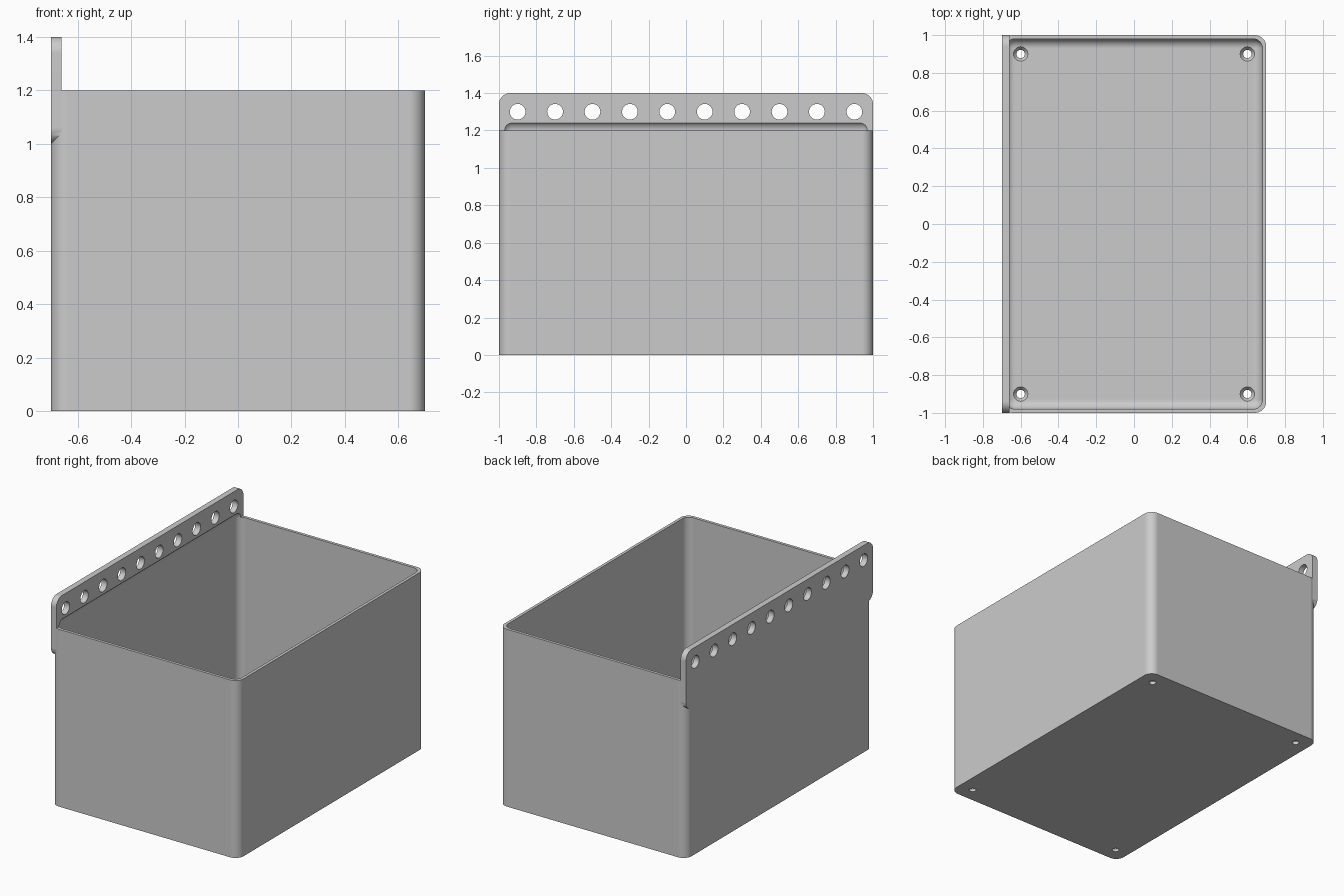
import bpy
import bmesh
from math import radians
from mathutils import Matrix, Vector

if "Cube" in bpy.data.objects:
    bpy.data.objects.remove(bpy.data.objects["Cube"], do_unlink=True)

grey = bpy.data.materials.new("plain grey")
grey.use_nodes = True
grey.diffuse_color = (0.6, 0.6, 0.6, 1)
grey.node_tree.nodes["Principled BSDF"].inputs["Base Color"].default_value = (0.6, 0.6, 0.6, 1)


def add_object(name, bm):
    bmesh.ops.recalc_face_normals(bm, faces=bm.faces)
    mesh = bpy.data.meshes.new(name)
    bm.to_mesh(mesh)
    bm.free()
    obj = bpy.data.objects.new(name, mesh)
    bpy.context.collection.objects.link(obj)
    mesh.materials.append(grey)
    return obj


def rounded_box(name, low, high, radius, axis=None):
    """Box between two corners; rounds edges along one axis, or all of them."""
    low, high = Vector(low), Vector(high)
    bm = bmesh.new()
    bmesh.ops.create_cube(bm, size=1, matrix=Matrix.Translation((low + high) / 2)
                          @ Matrix.Diagonal((*(high - low), 1)))
    edges = [e for e in bm.edges if axis is None
             or abs((e.verts[0].co - e.verts[1].co)[axis]) > 1e-4]
    bmesh.ops.bevel(bm, geom=edges, offset=radius, segments=8, profile=0.5,
                    affect='EDGES')
    return add_object(name, bm)


def add_cone(bm, centre, r_low, r_high, depth, turn=Matrix()):
    bmesh.ops.create_cone(bm, cap_ends=True, segments=32, radius1=r_low,
                          radius2=r_high, depth=depth,
                          matrix=Matrix.Translation(centre) @ turn)


def combine(target, other, operation):
    mod = target.modifiers.new(operation.lower(), 'BOOLEAN')
    mod.object, mod.operation, mod.solver = other, operation, 'EXACT'
    bpy.context.view_layer.objects.active = target
    bpy.ops.object.modifier_apply(modifier=mod.name)
    bpy.data.objects.remove(other, do_unlink=True)


# Outer body with a perforated hanging rail on one long side
bin_body = rounded_box("storage_bin", (-0.7, -1, 0), (0.7, 1, 1.2), 0.06, 2)
rail = rounded_box("hanging_rail", (-0.7, -1, 1.0), (-0.66, 1, 1.4), 0.06, 0)
combine(bin_body, rail, 'UNION')

# Cavity, rounded on every edge, which also bites a shallow recess in the rail
cavity = rounded_box("cavity_cutter", (-0.68, -0.98, 0.04), (0.68, 0.98, 1.25), 0.05)
combine(bin_body, cavity, 'DIFFERENCE')

# Row of hanging holes
bm = bmesh.new()
for i in range(10):
    add_cone(bm, (-0.68, -0.9 + 0.2 * i, 1.3), 0.042, 0.042, 0.2,
             Matrix.Rotation(radians(90), 4, 'Y'))
combine(bin_body, add_object("rail_hole_cutter", bm), 'DIFFERENCE')

# Countersunk screw holes in the floor corners
for shape in ((0, 0.022, 0.022, 0.2), (0.035, 0.022, 0.046, 0.03)):
    bm = bmesh.new()
    for x in (-0.6, 0.6):
        for y in (-0.9, 0.9):
            add_cone(bm, (x, y, shape[0]), *shape[1:])
    combine(bin_body, add_object("screw_hole_cutter", bm), 'DIFFERENCE')

# Smooth rounded edges, flat walls
bpy.ops.object.select_all(action='DESELECT')
bin_body.select_set(True)
bpy.context.view_layer.objects.active = bin_body
bpy.ops.object.shade_smooth_by_angle(angle=radians(30))
weighted = bin_body.modifiers.new("flat walls", 'WEIGHTED_NORMAL')
weighted.keep_sharp = True
